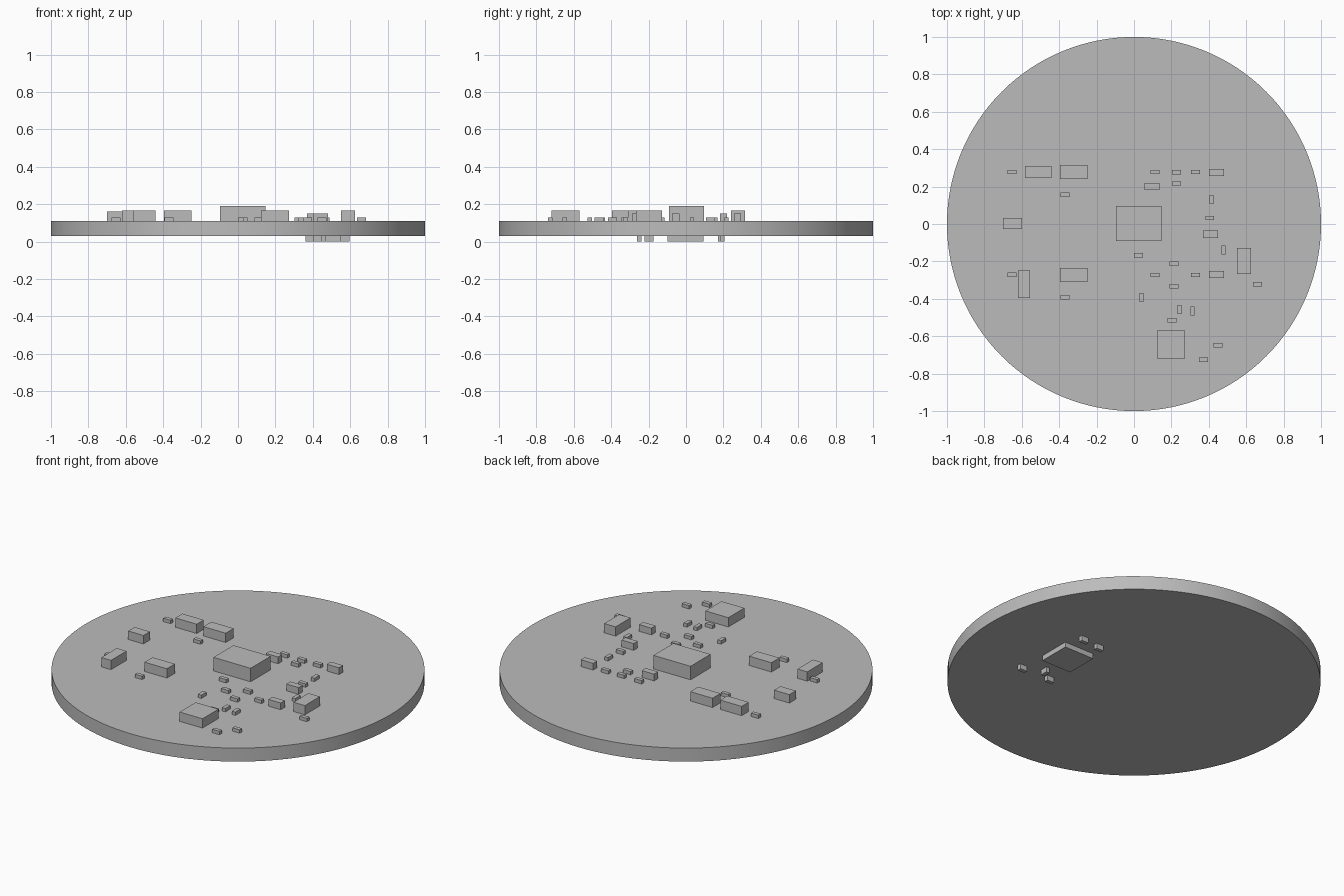
import bpy
import math

cube = bpy.data.objects.get("Cube")
if cube:
    bpy.data.objects.remove(cube, do_unlink=True)

grey = bpy.data.materials.new("plain_grey")
grey.use_nodes = True
COLOUR = (0.5, 0.5, 0.5, 1)
grey.diffuse_color = COLOUR
grey.node_tree.nodes["Principled BSDF"].inputs["Base Color"].default_value = COLOUR

BOTTOM, TOP = 0.03, 0.11


def block(name, x, y, w, d, z0, z1):
    """Box centred on x, y, spanning z0 to z1."""
    bpy.ops.mesh.primitive_cube_add(size=1, location=(x, y, (z0 + z1) / 2))
    ob = bpy.context.object
    ob.name = name
    ob.scale = (w, d, z1 - z0)
    bpy.ops.object.transform_apply(location=False, rotation=False, scale=True)
    ob.data.materials.append(grey)


def row(name, spots, w, d, z0, z1):
    """Identical blocks at several spots."""
    for i, (x, y) in enumerate(spots, 1):
        block(f"{name}_{i}", x, y, w, d, z0, z1)


# Round circuit board
bpy.ops.mesh.primitive_cylinder_add(vertices=128, radius=1, depth=TOP - BOTTOM,
                                    location=(0, 0, (TOP + BOTTOM) / 2))
board = bpy.context.object
board.name = "round_board"
board.data.materials.append(grey)
bpy.ops.object.shade_smooth_by_angle(angle=math.radians(30))

# Large components on the top
block("main_chip", 0.025, 0.002, 0.243, 0.187, TOP, 0.19)
block("power_coil", 0.197, -0.645, 0.15, 0.15, TOP, 0.165)
block("side_connector", -0.65, 0.003, 0.1, 0.06, TOP, 0.16)
block("rear_capacitor", -0.512, 0.278, 0.14, 0.066, TOP, 0.165)
row("large_capacitor", [(-0.322, 0.278), (-0.322, -0.272)], 0.146, 0.075, TOP, 0.165)
block("left_diode", 0.588, -0.198, 0.075, 0.14, TOP, 0.165)
block("right_diode", -0.587, -0.322, 0.064, 0.145, TOP, 0.165)

# Medium capacitors
row("medium_capacitor", [(0.442, 0.275), (0.442, -0.27), (0.408, -0.055), (0.096, 0.2)],
    0.08, 0.038, TOP, 0.15)

# Small parts lying along x, then along y
row("small_resistor", [
    (-0.652, 0.278), (-0.37, 0.156), (0.112, 0.278), (0.227, 0.276), (0.227, 0.217),
    (0.33, 0.278), (0.405, 0.032), (0.024, -0.167), (-0.652, -0.272), (-0.37, -0.391),
    (0.112, -0.273), (0.214, -0.213), (0.214, -0.333), (0.33, -0.273), (0.66, -0.322),
    (0.203, -0.514), (0.449, -0.648), (0.371, -0.726)], 0.048, 0.023, TOP, 0.13)
row("turned_resistor", [(0.414, 0.13), (0.478, -0.138), (0.04, -0.392),
                        (0.243, -0.458), (0.313, -0.464)], 0.023, 0.048, TOP, 0.13)

# Components on the underside
block("underside_chip", 0.462, -0.002, 0.195, 0.192, 0, BOTTOM)
row("underside_resistor", [(0.515, 0.195), (0.4, 0.182), (0.572, -0.25), (0.383, -0.25)],
    0.046, 0.023, 0, BOTTOM)
block("underside_turned_resistor", 0.455, -0.198, 0.024, 0.046, 0, BOTTOM)
